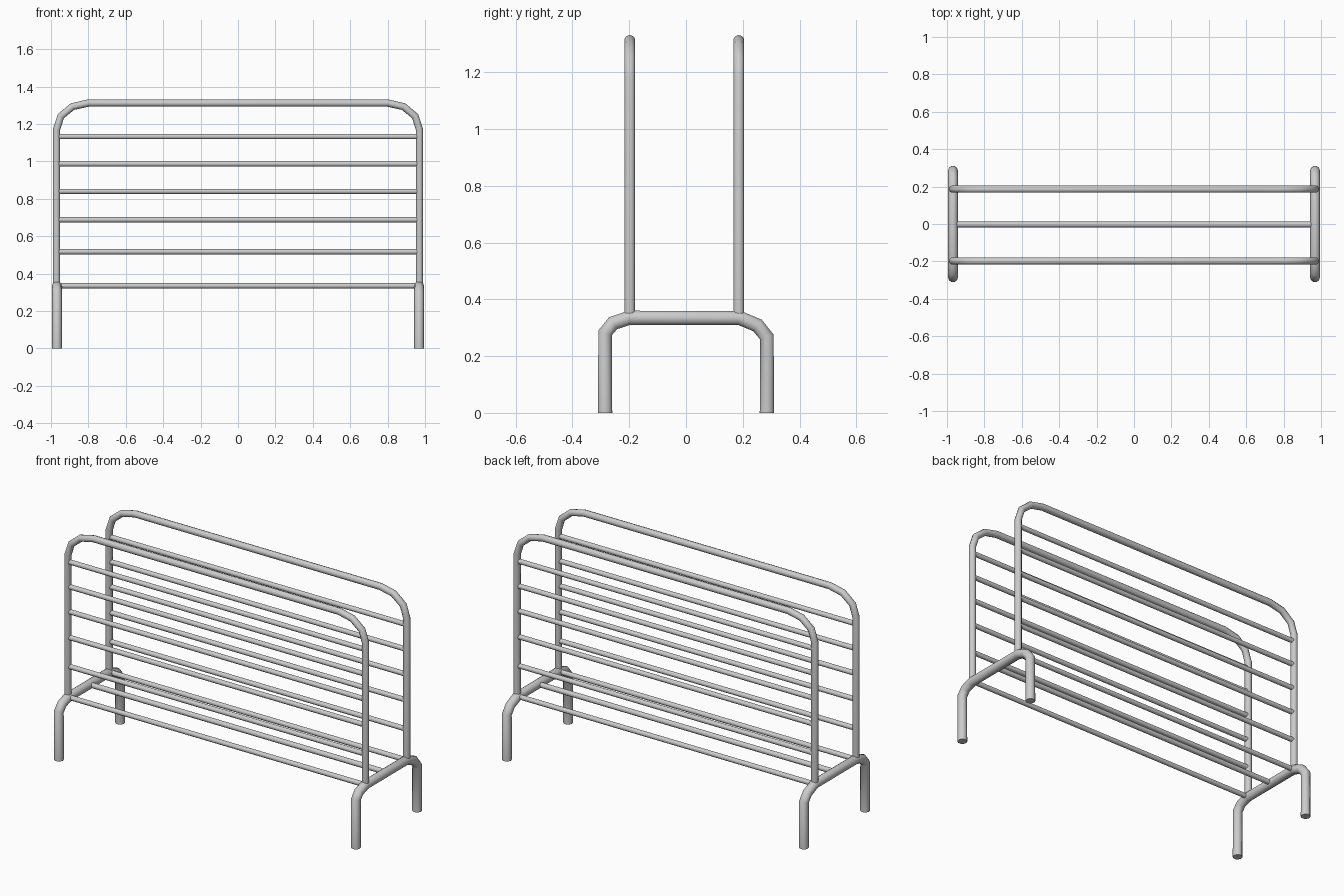
import bpy
from math import sin, cos, pi, radians

if "Cube" in bpy.data.objects:
    bpy.data.objects.remove(bpy.data.objects["Cube"])


def tube(name, points, radius):
    """Round capped tube following a polyline, as a 10-sided mesh."""
    cu = bpy.data.curves.new(name, 'CURVE')
    cu.dimensions = '3D'
    cu.bevel_depth = radius
    cu.bevel_resolution = 3
    cu.use_fill_caps = True
    sp = cu.splines.new('POLY')
    sp.points.add(len(points) - 1)
    for p, co in zip(sp.points, points):
        p.co = (*co, 1)
    ob = bpy.data.objects.new(name, cu)
    bpy.context.collection.objects.link(ob)
    bpy.ops.object.select_all(action='DESELECT')
    ob.select_set(True)
    bpy.context.view_layer.objects.active = ob
    bpy.ops.object.convert(target='MESH')
    bpy.ops.object.shade_smooth_by_angle(angle=radians(40))
    return bpy.context.object


POST_X, BASE_Z, TOP_Z = 0.97, 0.335, 1.312
RAIL_Z = (0.335, 0.517, 0.688, 0.84, 0.987, 1.133)

# Bent foot frames at each end
for side, x in (("left", -0.968), ("right", 0.968)):
    tube(side + "_foot_frame", [
        (x, -0.285, 0), (x, -0.285, 0.282), (x, -0.257, 0.316), (x, -0.2, BASE_Z),
        (x, 0.188, BASE_Z), (x, 0.252, 0.308), (x, 0.285, 0.267), (x, 0.285, 0)], 0.0265)

# Two upright panels: a rounded hoop filled with horizontal rails
for panel, y in (("front", -0.198), ("back", 0.186)):
    bend = [(0.80 + 0.17 * cos(a), TOP_Z - 0.14 + 0.14 * sin(a))
            for a in (i * pi / 6 for i in range(4))]
    half = [(POST_X, BASE_Z)] + bend
    path = [(-x, y, z) for x, z in half] + [(x, y, z) for x, z in reversed(half)]
    tube(panel + "_hoop", path, 0.0195)
    for i, z in enumerate(RAIL_Z):
        tube(f"{panel}_rail_{i + 1}", [(-0.96, y, z), (0.96, y, z)], 0.0145)

# Floor rail between the panels
tube("floor_rail", [(-0.96, -0.003, BASE_Z), (0.96, -0.003, BASE_Z)], 0.0155)
